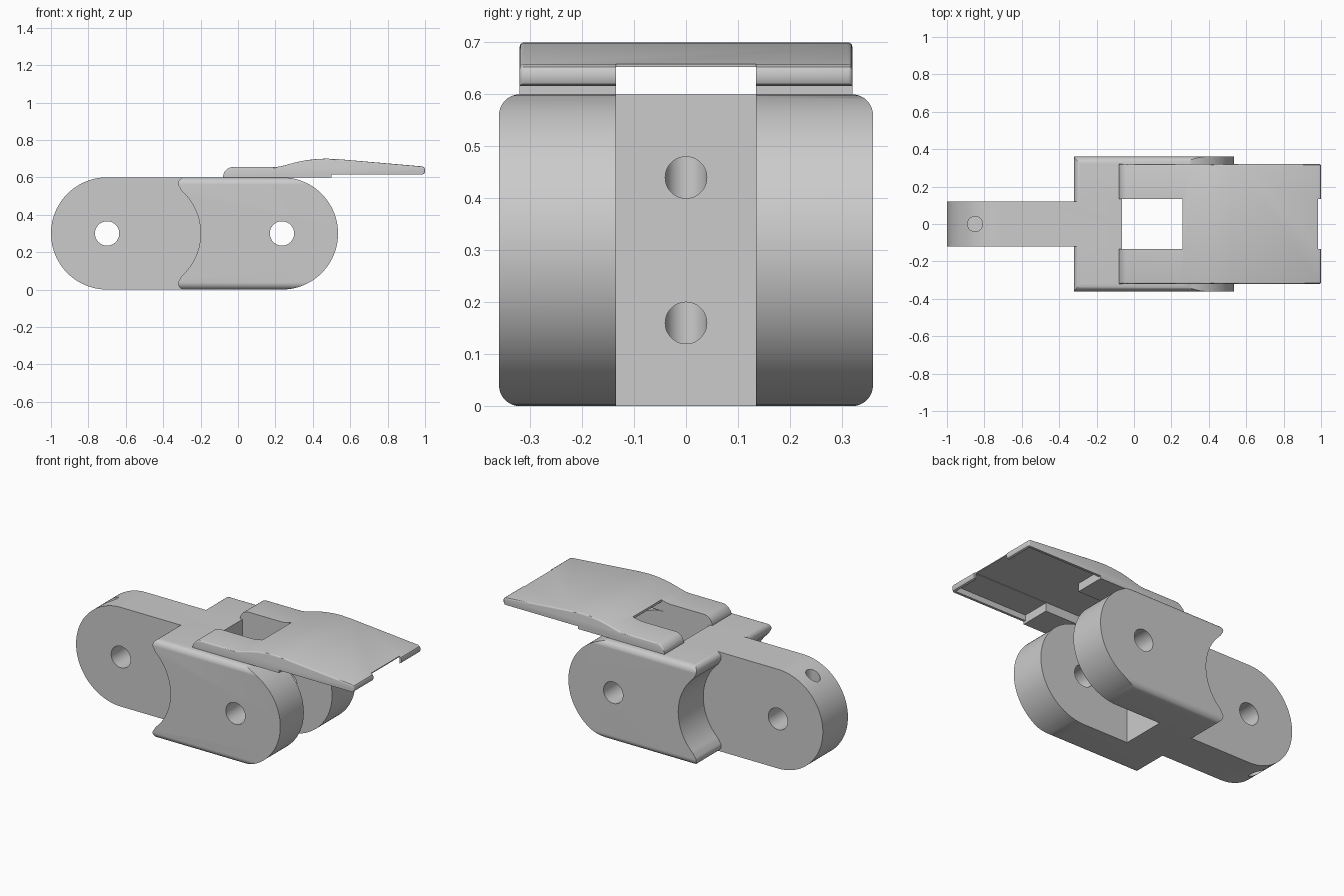
import bpy, bmesh
from math import sin, cos, pi, radians
from mathutils import Matrix

default = bpy.data.objects.get("Cube")
if default:
    bpy.data.objects.remove(default, do_unlink=True)

grey = bpy.data.materials.new("light grey plastic")
grey.use_nodes = True
grey.diffuse_color = (0.6, 0.6, 0.6, 1)
grey.node_tree.nodes["Principled BSDF"].inputs["Base Color"].default_value = (0.6, 0.6, 0.6, 1)


def make(name, bm):
    bmesh.ops.recalc_face_normals(bm, faces=bm.faces)
    mesh = bpy.data.meshes.new(name)
    bm.to_mesh(mesh)
    bm.free()
    mesh.materials.append(grey)
    obj = bpy.data.objects.new(name, mesh)
    bpy.context.collection.objects.link(obj)
    return obj


def prism(name, points, half, axis="Y", round_above=None):
    """Extrude a profile symmetrically along Y (points are x, z) or X (points are y, z)."""
    bm = bmesh.new()
    place = (lambda a, b: (a, -half, b)) if axis == "Y" else (lambda a, b: (-half, a, b))
    face = bm.faces.new([bm.verts.new(place(a, b)) for a, b in points])
    ext = bmesh.ops.extrude_face_region(bm, geom=[face])
    verts = [v for v in ext["geom"] if isinstance(v, bmesh.types.BMVert)]
    shift = (0, 2 * half, 0) if axis == "Y" else (2 * half, 0, 0)
    bmesh.ops.translate(bm, verts=verts, vec=shift)
    if round_above:
        rim = [e for e in bm.edges if abs(e.verts[0].co.y - e.verts[1].co.y) < 1e-5
               and min(v.co.z for v in e.verts) > round_above]
        bmesh.ops.bevel(bm, geom=rim, offset=0.008, segments=3, profile=0.5, affect="EDGES")
    return make(name, bm)


def box(x0, x1, half_y, z0, z1):
    return prism("cutter", [(x0, z0), (x1, z0), (x1, z1), (x0, z1)], half_y)


def rod(radius, length, center, axis):
    bm = bmesh.new()
    bmesh.ops.create_cone(bm, cap_ends=True, segments=48, radius1=radius, radius2=radius, depth=length)
    turn = {"X": Matrix.Rotation(pi / 2, 4, "Y"), "Y": Matrix.Rotation(pi / 2, 4, "X"),
            "Z": Matrix()}[axis]
    bm.transform(Matrix.Translation(center) @ turn)
    return make("cutter", bm)


def combine(obj, other, operation):
    mod = obj.modifiers.new("combine", "BOOLEAN")
    mod.operation, mod.object, mod.solver = operation, other, "EXACT"
    bpy.context.view_layer.objects.active = obj
    bpy.ops.object.modifier_apply(modifier=mod.name)
    bpy.data.objects.remove(other, do_unlink=True)


def arc(cx, cz, r, start, end, steps):
    return [(cx + r * cos(radians(start + (end - start) * i / steps)),
             cz + r * sin(radians(start + (end - start) * i / steps))) for i in range(steps + 1)]


def smooth(obj):
    bpy.ops.object.select_all(action="DESELECT")
    obj.select_set(True)
    bpy.context.view_layer.objects.active = obj
    bpy.ops.object.shade_smooth_by_angle(angle=radians(30))


MID, R = 0.3, 0.3          # centre height and end radius
FORK_X, TONGUE_X = 0.235, -0.7

# Fork: round right end, concave left end with rounded tips
tip = arc(-0.287, 0.567, 0.033, 90, 225, 10)
hollow = arc(-0.505, MID, 0.305, 48, -48, 32)
lower_tip = [(x, 2 * MID - z) for x, z in reversed(tip)]
link = prism("link_body", arc(FORK_X, MID, R, -90, 90, 48) + tip + hollow + lower_tip, 0.36)

# Long edges rounded by a bar with a rounded cross-section
section = []
for cy, cz, a in ((0.32, 0.56, 0), (-0.32, 0.56, 90), (-0.32, 0.04, 180), (0.32, 0.04, 270)):
    section += arc(cy, cz, 0.04, a, a + 90, 8)
combine(link, prism("cutter", section, 1.2, "X"), "INTERSECT")

# Tongue
tongue = prism("tongue", arc(TONGUE_X, MID, R, 90, 270, 48) + [(-0.1, 0), (-0.1, 0.6)], 0.12)
combine(link, tongue, "UNION")

# Fork slot and pin holes
combine(link, box(-0.065, 0.8, 0.135, -0.1, 0.8), "DIFFERENCE")
for x in (FORK_X, TONGUE_X):
    combine(link, rod(0.065, 1, (x, 0, MID), "Y"), "DIFFERENCE")

# Cord channels: along the link, then out through top and bottom of the tongue
for side in (1, -1):
    channel = rod(0.04, 0.87, (-0.415, 0, MID + side * 0.14), "X")
    combine(channel, rod(0.0401, 0.3, (-0.85, 0, MID + side * 0.25), "Z"), "UNION")
    combine(link, channel, "DIFFERENCE")
smooth(link)

# Cover plate: humped profile with a rounded nose and a thin tail
profile = [(-0.08, 0.6), (0.5, 0.6), (0.5, 0.616), (0.988, 0.616), (0.996, 0.62), (1, 0.628),
           (1, 0.645), (0.996, 0.653), (0.985, 0.6585), (0.56, 0.695), (0.52, 0.698), (0.47, 0.7),
           (0.42, 0.698), (0.36, 0.691), (0.3, 0.678), (0.25, 0.664), (0.225, 0.658), (0.2, 0.655)]
plate = prism("cover_plate", profile + arc(-0.025, 0.6, 0.055, 90, 172, 9), 0.32, round_above=0.617)

# Window between the prongs, centre channel, underside pocket and tail notch
combine(plate, box(-0.2, 0.26, 0.135, 0.5, 0.8), "DIFFERENCE")
combine(plate, box(0.2, 1.1, 0.135, 0.5, 0.653), "DIFFERENCE")
combine(plate, box(0.5, 0.985, 0.305, 0.5, 0.65), "DIFFERENCE")
combine(plate, box(0.985, 1.1, 0.135, 0.5, 0.8), "DIFFERENCE")
smooth(plate)
